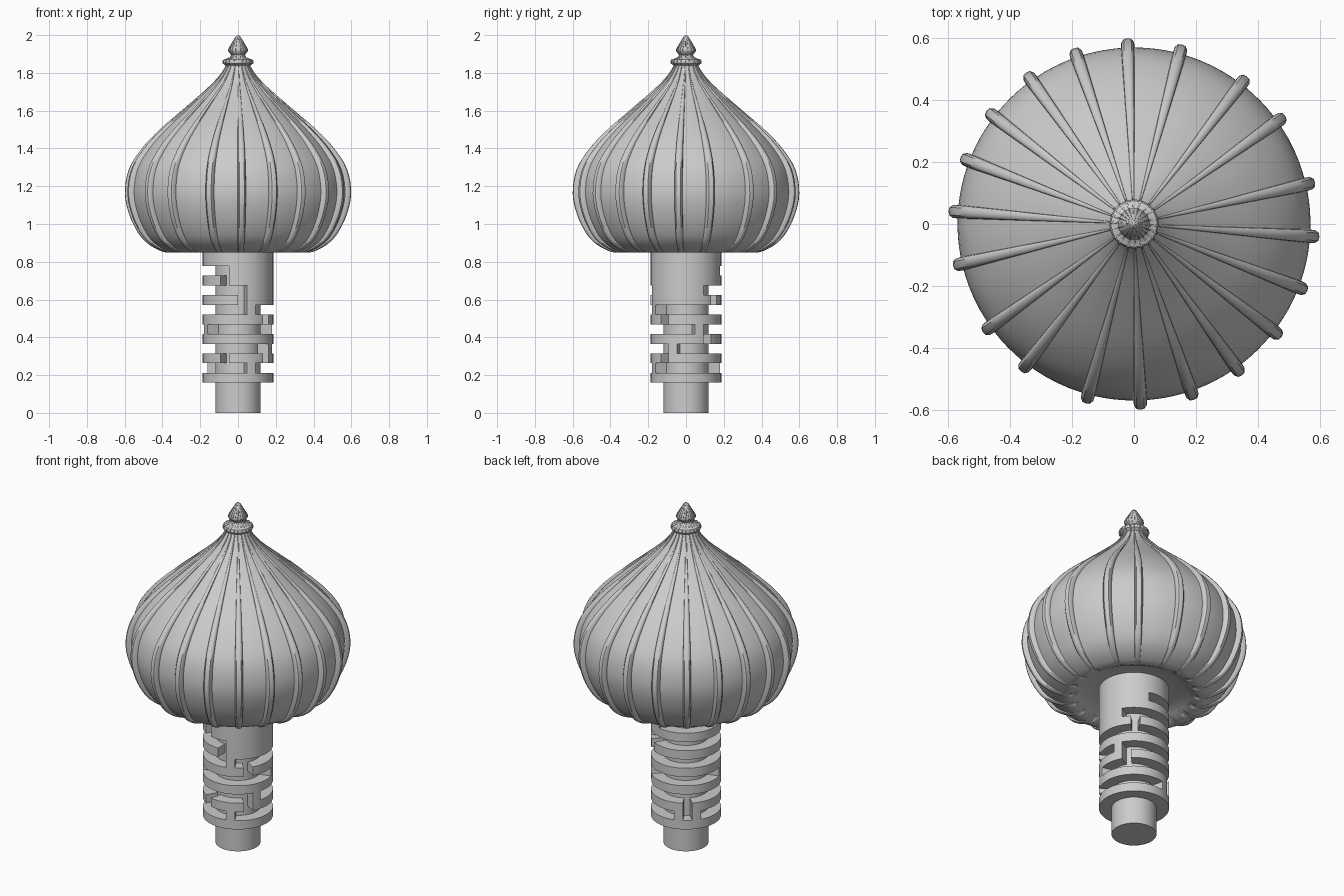
import bpy, bmesh
from math import sin, cos, pi, radians

if "Cube" in bpy.data.objects:
    bpy.data.objects.remove(bpy.data.objects["Cube"])


def finish(name, bm, angle):
    bmesh.ops.recalc_face_normals(bm, faces=bm.faces)
    me = bpy.data.meshes.new(name)
    bm.to_mesh(me)
    bm.free()
    ob = bpy.data.objects.new(name, me)
    bpy.context.collection.objects.link(ob)
    bpy.ops.object.select_all(action='DESELECT')
    ob.select_set(True)
    bpy.context.view_layer.objects.active = ob
    bpy.ops.object.shade_smooth_by_angle(angle=radians(angle))
    return ob


def smooth_path(pts, steps=4):
    out = []
    for i in range(len(pts) - 1):
        p = [pts[max(0, min(len(pts) - 1, i + k))] for k in (-1, 0, 1, 2)]
        for s in range(steps):
            t = s / steps
            out.append(tuple(0.5 * (2 * b + (c - a) * t + (2 * a - 5 * b + 4 * c - d) * t * t
                                    + (3 * b - a - 3 * c + d) * t ** 3)
                             for a, b, c, d in zip(*p)))
    return out + [pts[-1]]


# Ribbed onion dome with collar and finial, lathed with the ribs raised radially
under = [(0.15, 0.89), (0.26, 0.89), (0.30, 0.868)]
bulb = [(0.34, 0.85), (0.375, 0.852), (0.44, 0.885), (0.495, 0.94), (0.545, 1.04), (0.57, 1.16),
        (0.55, 1.29), (0.485, 1.4), (0.395, 1.5), (0.285, 1.6), (0.175, 1.7), (0.12, 1.755),
        (0.084, 1.8), (0.062, 1.838)]
finial = [(0.077, 1.85), (0.079, 1.86), (0.074, 1.87), (0.042, 1.882), (0.034, 1.895), (0.05, 1.914),
          (0.051, 1.924), (0.03, 1.962), (0.014, 1.99), (0.006, 1.998)]
profile = [(r, z, 0) for r, z in under] + [(r, z, 1) for r, z in smooth_path(bulb) + finial]

half = [-4, 13, 35.6, 52.6, 75, 92, 108.8, 125.5, 142.5, 159]
ribs = half + [a + 180 for a in half]
section = [(-1, 0), (-0.92, 0.55), (-0.55, 0.92), (0, 1), (0.55, 0.92), (0.92, 0.55), (1, 0)]
HALF_WIDTH, HEIGHT = 2.2, 0.053
around = []
for i, a in enumerate(ribs):
    nxt = ribs[(i + 1) % len(ribs)] + (360 if i + 1 == len(ribs) else 0)
    around += [(a + t * HALF_WIDTH, h) for t, h in section]
    lo, hi = a + HALF_WIDTH, nxt - HALF_WIDTH
    around += [(lo + (hi - lo) * k / 4, 0) for k in (1, 2, 3)]

bm = bmesh.new()
rings = [[bm.verts.new((r * (1 + HEIGHT * h * on) * cos(radians(a)),
                        r * (1 + HEIGHT * h * on) * sin(radians(a)), z)) for a, h in around]
         for r, z, on in profile]
n = len(around)
for lower, upper in zip(rings, rings[1:]):
    for j in range(n):
        bm.faces.new((lower[j], lower[(j + 1) % n], upper[(j + 1) % n], upper[j]))
tip = bm.verts.new((0, 0, 2.0))
for j in range(n):
    bm.faces.new((rings[-1][j], rings[-1][(j + 1) % n], tip))
finish("ribbed_dome", bm, 40)

# Maze shaft: ring walls on even rows, grooves on odd rows, plus gaps and links
COLS, SUB, CORE, OUTER, CELL = 24, 3, 0.12, 0.187, 0.0515
SEGS = COLS * SUB
gaps = {(-2, 10), (0, 8), (9, 8), (3, 6), (8, 4), (-2, 2), (3, 2), (-10, 2)}
links = {(1, 7), (-5, 5), (7, 5), (4, 3), (1, 1), (-11, 1), (-9, 1)}
links |= {(c, 11) for c in range(-1, 11)} | {(c, 9) for c in range(1, 8)}
gaps = {(c % COLS, r) for c, r in gaps}
links = {(c % COLS, r) for c, r in links}
edges = [0.0] + [0.16 + CELL * k for k in range(13)] + [0.895]


def radius(seg, row):
    cell = ((seg % SEGS) // SUB, row)
    if row < 0 or cell in gaps:
        return CORE
    return OUTER if row % 2 == 0 or cell in links else CORE


bm = bmesh.new()
cache = {}


def vert(seg, level, r):
    key = (seg % SEGS, level, r)
    if key not in cache:
        a = 2 * pi * seg / SEGS
        cache[key] = bm.verts.new((r * sin(a), -r * cos(a), edges[level]))
    return cache[key]


for row in range(-1, 13):
    lo, hi = row + 1, row + 2
    for s in range(SEGS):
        r, side = radius(s, row), radius(s + 1, row)
        bm.faces.new((vert(s, lo, r), vert(s + 1, lo, r), vert(s + 1, hi, r), vert(s, hi, r)))
        if side != r:
            bm.faces.new((vert(s + 1, lo, r), vert(s + 1, lo, side),
                          vert(s + 1, hi, side), vert(s + 1, hi, r)))
        if row < 12 and radius(s, row + 1) != r:
            up = radius(s, row + 1)
            bm.faces.new((vert(s, hi, r), vert(s + 1, hi, r), vert(s + 1, hi, up), vert(s, hi, up)))
bm.faces.new([vert(s, 0, CORE) for s in range(SEGS)])
bm.faces.new([vert(s, 14, OUTER) for s in range(SEGS)])
finish("maze_shaft", bm, 35)
